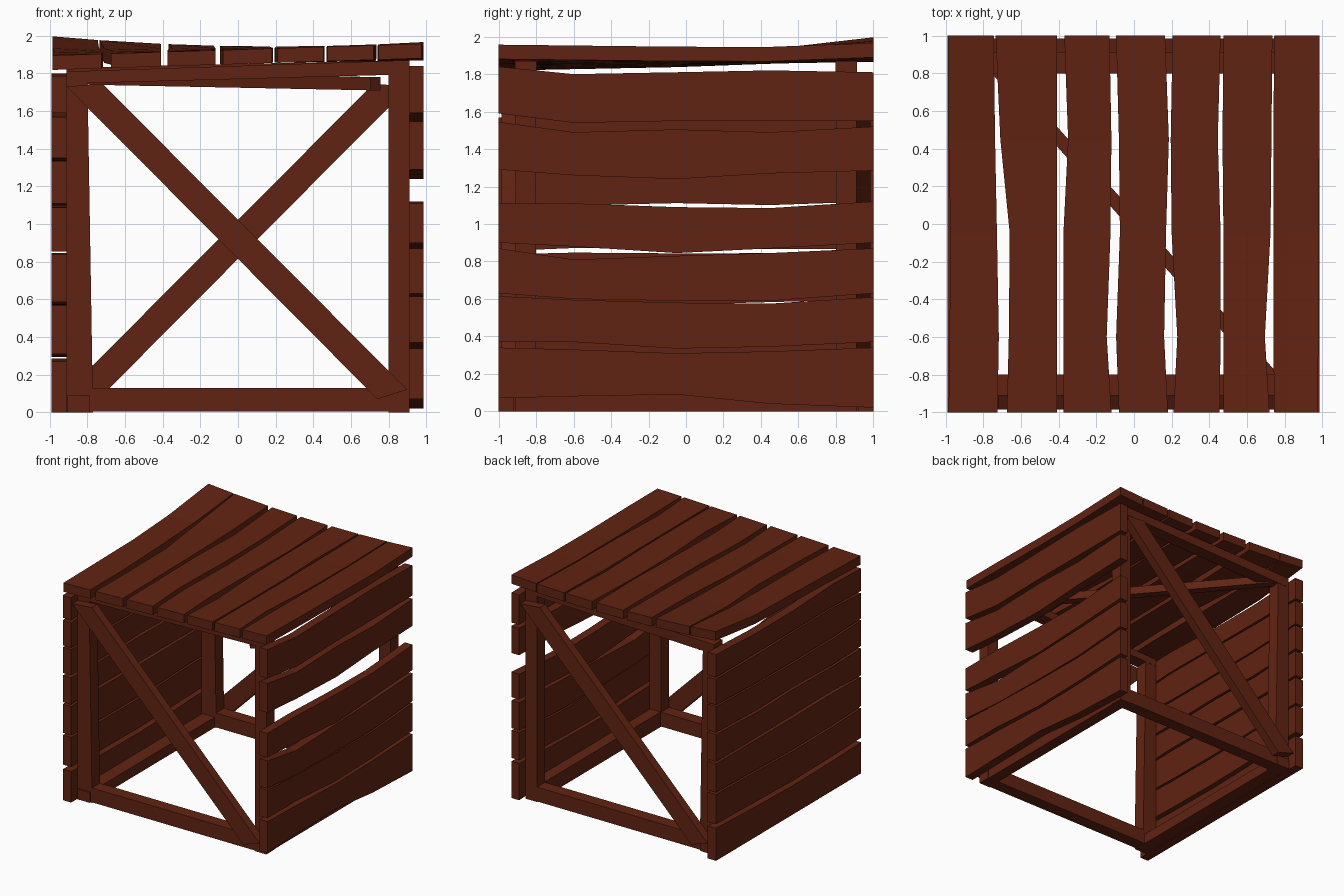
import bpy, bmesh, random
from mathutils import Vector

if "Cube" in bpy.data.objects:
    bpy.data.objects.remove(bpy.data.objects["Cube"])

random.seed(4)
wood = bpy.data.materials.new("red_brown_wood")
wood.diffuse_color = (0.12, 0.017, 0.006, 1)
wood.use_nodes = True
wood.node_tree.nodes["Principled BSDF"].inputs["Base Color"].default_value = wood.diffuse_color


def loft(name, rings):
    """Solid made from a row of four-cornered cross-sections."""
    bm = bmesh.new()
    rows = [[bm.verts.new(p) for p in ring] for ring in rings]
    for a, b in zip(rows, rows[1:]):
        for i in range(4):
            j = (i + 1) % 4
            bm.faces.new((a[i], a[j], b[j], b[i]))
    bm.faces.new(rows[0])
    bm.faces.new(rows[-1])
    bmesh.ops.recalc_face_normals(bm, faces=bm.faces)
    mesh = bpy.data.meshes.new(name)
    bm.to_mesh(mesh)
    bm.free()
    mesh.materials.append(wood)
    obj = bpy.data.objects.new(name, mesh)
    bpy.context.collection.objects.link(obj)
    return obj


def front_slab(name, outline, y0, y1):
    """Outline drawn in the front view, given depth along y."""
    return loft(name, [[(x, y, z) for x, z in outline] for y in (y0, y1)])


def rect(x0, x1, z0, z1):
    return [(x0, z0), (x1, z0), (x1, z1), (x0, z1)]


def side_plank(name, x0, x1, bottom, top):
    loft(name, [[(x0, y, b), (x1, y, b), (x1, y, t), (x0, y, t)]
                for y, b, t in zip(YS, bottom, top)])


YS = (-1, -0.6, -0.05, 0.45, 1)

# Posts, end rails and end braces; the back brace is the front one mirrored
brace = [(-0.91, 1.73), (-0.72, 1.745), (0.90, 0.12), (0.74, 0.07)]
for side, s in (("front", -1), ("back", 1)):
    y0, y1 = 0.80 * s, 0.91 * s
    front_slab(side + "_left_post", [(-0.91, 0), (-0.77, 0), (-0.80, 1.79), (-0.91, 1.79)], y0, y1)
    front_slab(side + "_right_post", rect(0.80, 0.91, 0, 1.81), y0, y1)
    front_slab(side + "_bottom_rail", rect(-0.78, 0.80, 0.005, 0.13), y0, y1)
    lift = 0.0 if s < 0 else 0.02
    front_slab(side + "_top_rail", [(-0.91, 1.745), (0.91, 1.795), (0.91, 1.87),
                                    (-0.91, 1.81 + lift)], y0 * 0.998, y1 * 1.002)
    front_slab(side + "_brace", [(-s * x, z) for x, z in brace], 0.91 * s, 0.985 * s)

# Bottom rails along both sides
front_slab("left_bottom_rail", rect(-0.905, -0.785, 0.0, 0.09), -0.92, 0.92)
front_slab("right_bottom_rail", rect(0.805, 0.905, 0.0, 0.13), -0.80, 0.80)

# Diagonal brace under the roof
a, b = Vector((-0.78, 0.88, 1.775)), Vector((0.73, -0.81, 1.745))
d = (b - a).normalized()
w = d.cross(Vector((0, 0, 1))).normalized() * 0.035
h = Vector((0, 0, 0.035))
loft("roof_brace", [[p - w - h, p + w - h, p + w + h, p - w + h] for p in (a, b)])

# Right wall: six wavy boards with one wide gap
right = [
    ((.07, .08, .09, .04, .02), (.34, .33, .31, .32, .34)),
    ((.37, .37, .335, .345, .37), (.615, .595, .58, .575, .61)),
    ((.63, .60, .59, .59, .63), (.87, .81, .83, .845, .87)),
    ((.90, .88, .845, .87, .90), (1.11, 1.11, 1.09, 1.085, 1.12)),
    ((1.29, 1.26, 1.24, 1.27, 1.285), (1.545, 1.49, 1.505, 1.49, 1.52)),
    ((1.59, 1.54, 1.55, 1.55, 1.55), (1.84, 1.80, 1.81, 1.82, 1.81)),
]
for i, (lo, hi) in enumerate(right):
    side_plank(f"right_board_{i + 1}", 0.91, 0.985, lo, hi)

# Left wall: seven boards with narrow wavy gaps
left = [(0.0, .275), (.31, .572), (.587, .838), (.855, 1.095),
        (1.11, 1.337), (1.35, 1.575), (1.59, 1.79)]
wave = [[0] * 5] + [[0] + [random.uniform(-.02, .02) for _ in range(3)] + [0.01]
                    for _ in left]
for i, (lo, hi) in enumerate(left):
    side_plank(f"left_board_{i + 1}", -0.99, -0.91,
               [lo + v for v in wave[i]],
               [hi + v - random.uniform(0, .008) for v in wave[i + 1]])

# Roof: seven boards whose height warps up towards the back left
roof = [
    ((-.985, -.98, -.975, -.985, -.985), (-.725, -.718, -.728, -.738, -.745)),
    ((-.675, -.665, -.66, -.71, -.735), (-.41, -.41, -.41, -.41, -.41)),
    ((-.375, -.375, -.375, -.35, -.37), (-.12, -.145, -.125, -.12, -.13)),
    ((-.08, -.095, -.075, -.08, -.095), (.18, .16, .17, .185, .165)),
    ((.21, .23, .20, .195, .205), (.455, .46, .46, .445, .46)),
    ((.475, .475, .475, .47, .475), (.72, .695, .725, .73, .735)),
    ((.745, .74, .74, .74, .745), (.975, .98, .98, .985, .985)),
]


def roof_top(x, y):
    u = (x + 1) / 2
    front = 1.895 + 0.063 * u
    middle = 1.922 + 0.02 * u
    back = 1.943 + 0.055 * ((0.2 - x) / 1.2) ** 2
    if y < 0.35:
        return front + (middle - front) * (y + 1) / 1.35
    return middle + (back - middle) * (y - 0.35) / 0.65


for i, (x0s, x1s) in enumerate(roof):
    rings = []
    for y, x0, x1 in zip(YS, x0s, x1s):
        za, zb = roof_top(x0, y), roof_top(x1, y)
        rings.append([(x0, y, za - .077), (x1, y, zb - .077), (x1, y, zb), (x0, y, za)])
    loft(f"roof_board_{i + 1}", rings)
